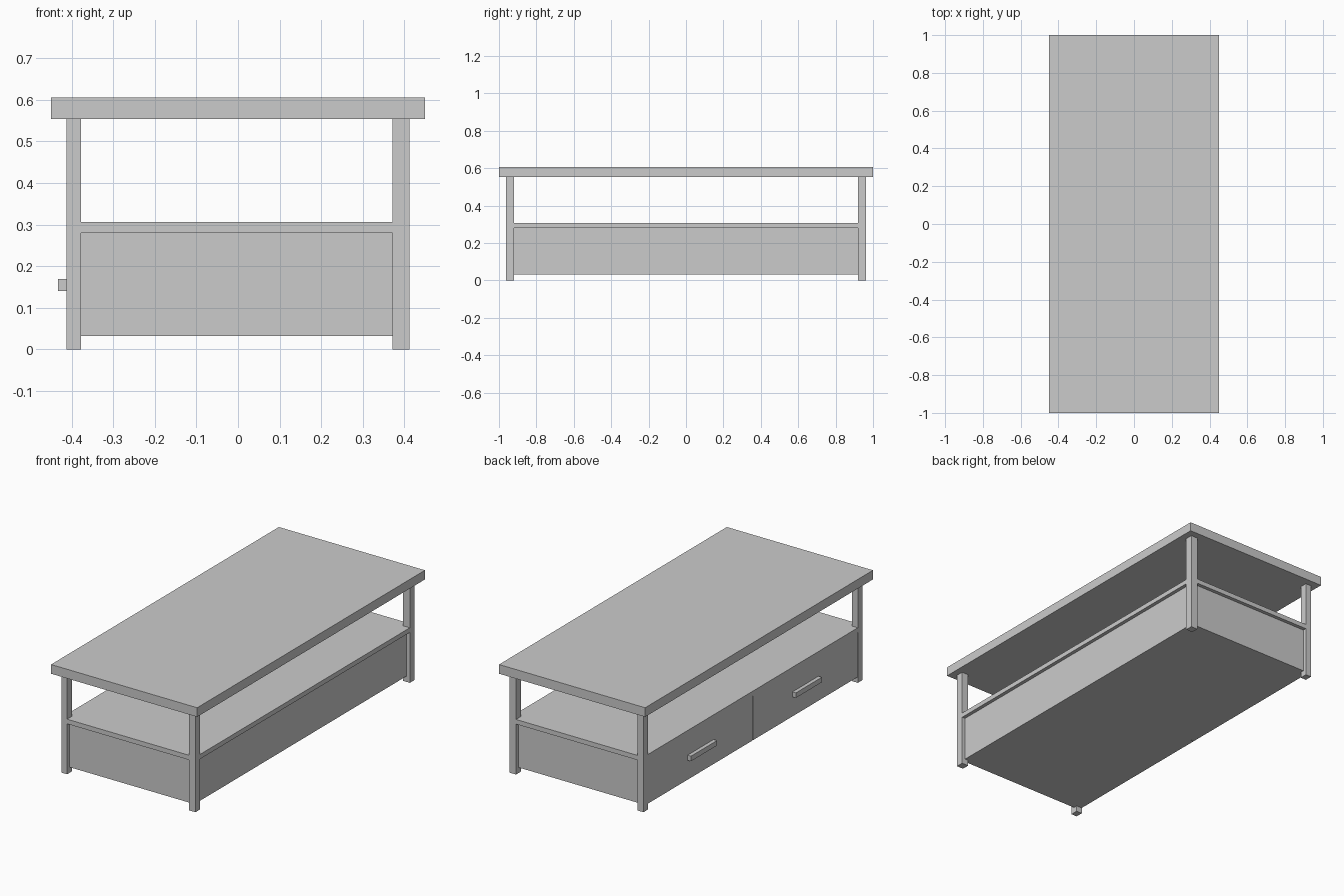
import bpy

if "Cube" in bpy.data.objects:
    bpy.data.objects.remove(bpy.data.objects["Cube"])


def box(name, x, y, z):
    """Box from (min, max) ranges on each axis."""
    bpy.ops.mesh.primitive_cube_add(size=1, location=[(a + b) / 2 for a, b in (x, y, z)])
    ob = bpy.context.object
    ob.name = name
    ob.scale = [b - a for a, b in (x, y, z)]
    bpy.ops.object.transform_apply(location=False, rotation=False, scale=True)
    return ob


X, Y = 0.412, 0.962      # outer faces of the legs
LEG = 0.042              # leg thickness along y
INSET = 0.02             # how far the panels sit behind the legs
LOW, SHELF, SHELF_TOP, TOP = 0.032, 0.28, 0.306, 0.554

# Table top
box("table_top", (-0.449, 0.449), (-1, 1), (TOP, 0.605))

# Open shelf, flush with the outside of the legs
box("shelf", (-X, X), (-Y, Y), (SHELF, SHELF_TOP))

# Drawer case: bottom, plain long side and two end panels
t = 0.018
xi, yi = X - INSET, Y - INSET
box("case_bottom", (-xi, xi), (-yi, yi), (LOW, LOW + t))
box("case_side", (xi - t, xi), (-yi, yi), (LOW, SHELF))

for side, label in ((-1, "front"), (1, "back")):
    def span(a, b):
        return tuple(sorted((side * a, side * b)))

    box(label + "_end_panel", (-xi, xi), span(yi - t, yi), (LOW, SHELF))

    # Legs on the drawer side are slightly thinner
    box(label + "_left_leg", (-X, -0.377), span(Y - LEG, Y), (0, TOP))
    box(label + "_right_leg", (0.371, X), span(Y - LEG, Y), (0, TOP))

    # Drawer front and its bar handle
    box(label + "_drawer_front", (-X + 0.001, -0.38), span(0.001, Y - LEG), (LOW, SHELF))
    box(label + "_drawer_handle", (-0.433, -X), span(0.346, 0.575), (0.141, 0.169))
